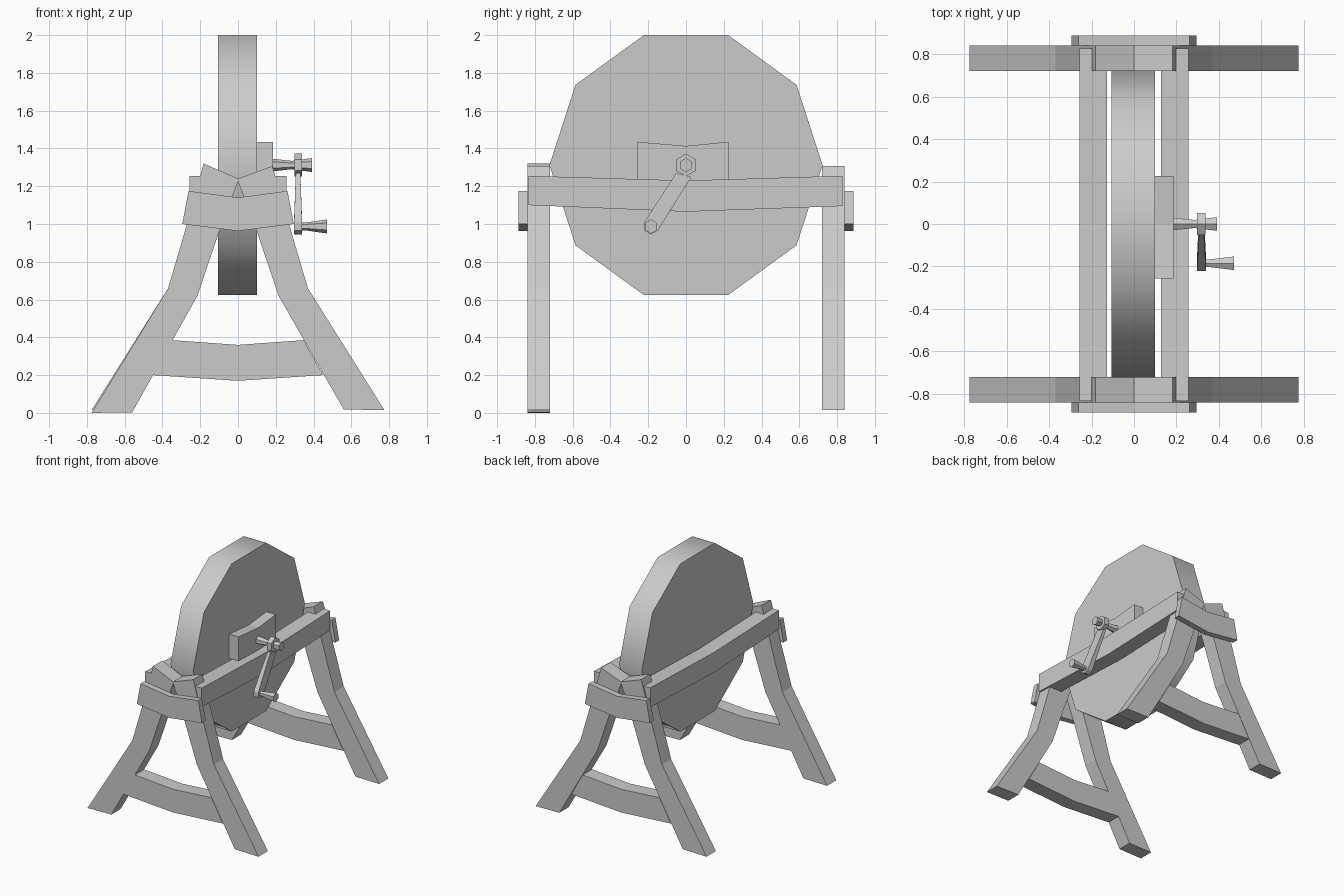
import bpy, bmesh, math
from mathutils import Vector

cube = bpy.data.objects.get("Cube")
if cube:
    bpy.data.objects.remove(cube, do_unlink=True)

GREY = (0.6, 0.6, 0.6, 1.0)
grey = bpy.data.materials.new("plain grey")
grey.use_nodes = True
grey.diffuse_color = GREY
grey.node_tree.nodes["Principled BSDF"].inputs["Base Color"].default_value = GREY


def finish(name, bm):
    bmesh.ops.recalc_face_normals(bm, faces=bm.faces)
    mesh = bpy.data.meshes.new(name)
    bm.to_mesh(mesh)
    bm.free()
    mesh.materials.append(grey)
    obj = bpy.data.objects.new(name, mesh)
    bpy.context.collection.objects.link(obj)
    return obj


def prism(name, outline, axis, lo, hi):
    """Extrude an outline along x (outline in y, z) or y (outline in x, z)."""
    bm = bmesh.new()
    place = (lambda p, d: (d, *p)) if axis == "x" else (lambda p, d: (p[0], d, p[1]))
    base = bm.faces.new([bm.verts.new(place(p, lo)) for p in outline])
    ext = bmesh.ops.extrude_face_region(bm, geom=[base], use_keep_orig=True)
    verts = [g for g in ext["geom"] if isinstance(g, bmesh.types.BMVert)]
    bmesh.ops.translate(bm, verts=verts, vec=Vector(place((0, 0), hi - lo)))
    return finish(name, bm)


def hull(name, points):
    bm = bmesh.new()
    for p in points:
        bm.verts.new(p)
    bmesh.ops.convex_hull(bm, input=bm.verts)
    bmesh.ops.dissolve_limit(bm, angle_limit=0.02, verts=bm.verts, edges=bm.edges)
    return finish(name, bm)


def polygon(cy, cz, r, sides, start=0.0):
    step = 2 * math.pi / sides
    return [(cy + r * math.cos(start + i * step), cz + r * math.sin(start + i * step))
            for i in range(sides)]


def spindle(name, cy, cz, stations):
    """Six-sided turned bar along x from (x, radius) stations."""
    bm = bmesh.new()
    rings = [[bm.verts.new((x, *p)) for p in polygon(cy, cz, r, 6, math.pi / 6)]
             for x, r in stations]
    for a, b in zip(rings, rings[1:]):
        for i in range(6):
            j = (i + 1) % 6
            bm.faces.new((a[i], a[j], b[j], b[i]))
    bm.faces.new(rings[0])
    bm.faces.new(rings[-1])
    return finish(name, bm)


# Grinding wheel with a softly shaded rim
HUB_Z = 1.312
wheel = prism("grinding_wheel", polygon(0, HUB_Z, 0.723, 10), "x", -0.105, 0.1)
bpy.context.view_layer.objects.active = wheel
wheel.select_set(True)
bpy.ops.object.shade_smooth_by_angle(angle=math.radians(40))
wheel.select_set(False)

# End frames: bent legs, sagging brace and outer yoke
for end, ys in (("front", -1), ("back", 1)):
    for side, s in (("right", -1), ("left", 1)):
        low_foot = end == "front" and side == "right"
        foot = 0.0 if low_foot else 0.015
        top = 1.32 if low_foot else 1.307
        leg = [(0.775, foot), (0.56, foot + 0.003), (0.215, 0.62), (0.1, 0.96),
               (0, 1.225), (0, 1.24), (0.182, top), (0.27, 1.0), (0.37, 0.66)]
        prism(f"{end}_{side}_leg", [(s * x, z) for x, z in leg], "y",
              *sorted((ys * 0.72, ys * 0.84)))
    brace = [(-0.347, 0.385), (0, 0.36), (0.347, 0.385),
             (0.451, 0.2), (0, 0.17), (-0.451, 0.2)]
    prism(f"{end}_brace", brace, "y", *sorted((ys * 0.72, ys * 0.84)))
    yoke = [(-0.262, 1.175), (0, 1.14), (0.262, 1.175),
            (0.295, 1.0), (0, 0.963), (-0.295, 1.0)]
    prism(f"{end}_yoke", yoke, "y", *sorted((ys * 0.84, ys * 0.888)))

# Long side beams, dipping at the middle
beam = [(-0.835, 1.255), (0, 1.23), (0.828, 1.255),
        (0.828, 1.095), (0, 1.065), (-0.835, 1.1)]
prism("left_beam", beam, "x", 0.128, 0.256)
prism("right_beam", beam, "x", -0.256, -0.128)

# Bearing block beside the wheel
block = [(-0.257, 1.435), (0, 1.413), (0.225, 1.435),
         (0.225, 1.235), (0, 1.215), (-0.257, 1.235)]
prism("bearing_block", block, "x", 0.1, 0.185)

# Crank: axle, hub, tapered arm and grip
GRIP = (-0.185, 0.987)
ARM_X = 0.318
spindle("crank_axle", 0, HUB_Z, [(0.18, 0.034), (0.285, 0.022), (0.392, 0.037)])
prism("crank_hub", polygon(0, HUB_Z, 0.06, 6, math.pi / 6), "x", 0.298, 0.338)
tip = polygon(*GRIP, 0.042, 6, math.pi / 6)
neck = [(0.028, 1.248), (-0.052, 1.27)]
hull("crank_arm", [(ARM_X + d * t, *p) for d in (-1, 1)
                   for pts, t in ((tip, 0.021), (neck, 0.012)) for p in pts])
spindle("crank_grip", *GRIP, [(0.3, 0.024), (0.35, 0.02), (0.472, 0.037)])
